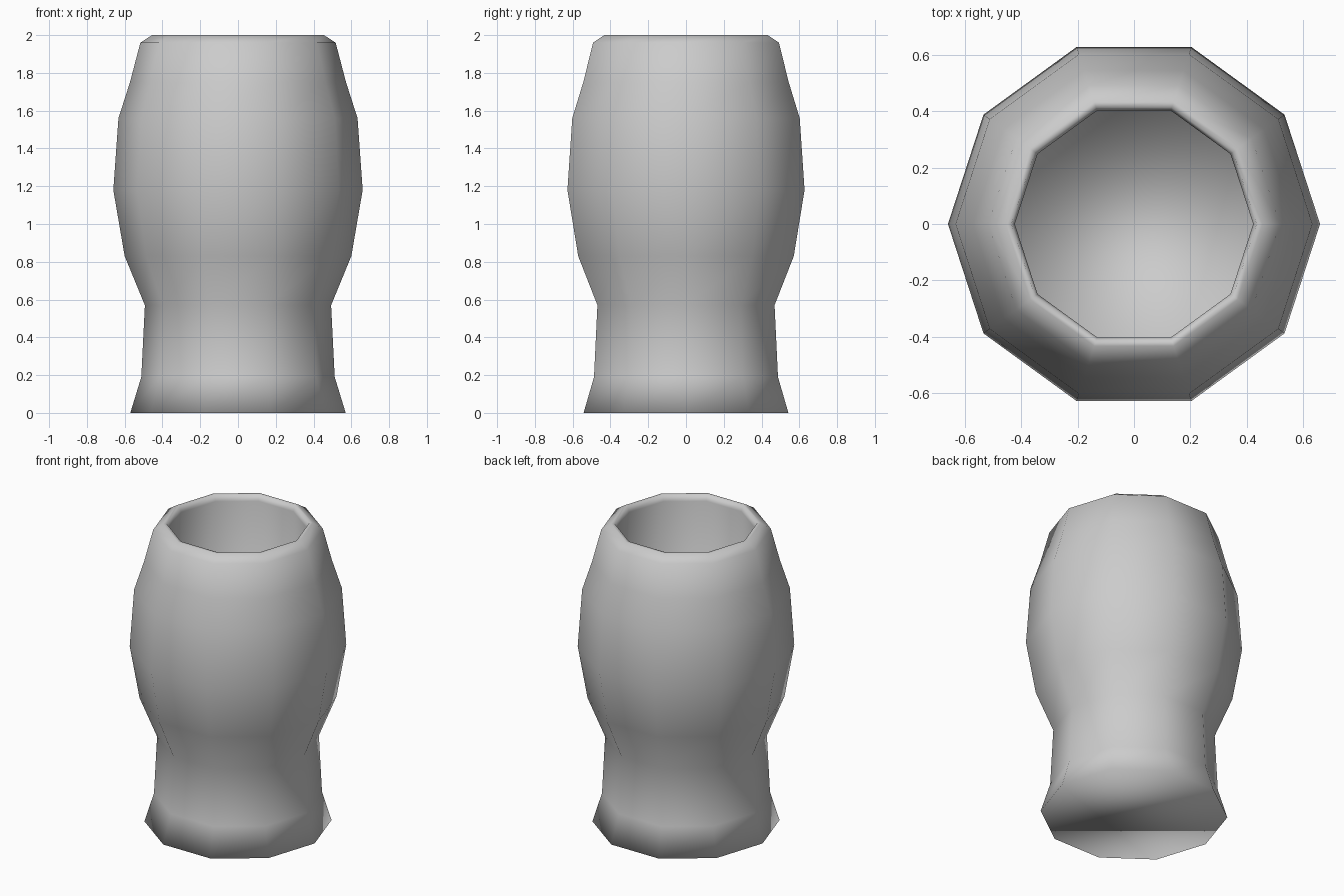
import bpy, bmesh
from math import cos, sin, tau

if "Cube" in bpy.data.objects:
    bpy.data.objects.remove(bpy.data.objects["Cube"])

SIDES = 10

# Wall profile (radius, height): foot, waist, belly, rim, then down inside
profile = [
    (0.57, 0.0), (0.512, 0.19), (0.493, 0.57), (0.60, 0.83),
    (0.66, 1.18), (0.633, 1.56), (0.572, 1.75), (0.517, 1.96),
    (0.455, 2.0), (0.435, 2.0), (0.423, 1.96), (0.423, 0.15),
]

bm = bmesh.new()
rings = [[bm.verts.new((r * cos(tau * i / SIDES), r * sin(tau * i / SIDES), z))
          for i in range(SIDES)] for r, z in profile]

# Walls between neighbouring rings
for a, b in zip(rings, rings[1:]):
    for i in range(SIDES):
        j = (i + 1) % SIDES
        bm.faces.new((a[i], a[j], b[j], b[i]))

# Underside and inner floor
bm.faces.new(rings[0][::-1])
bm.faces.new(rings[-1])

for f in bm.faces:
    f.smooth = True
bmesh.ops.recalc_face_normals(bm, faces=bm.faces)

mesh = bpy.data.meshes.new("cup")
bm.to_mesh(mesh)
bm.free()
cup = bpy.data.objects.new("cup", mesh)
bpy.context.collection.objects.link(cup)
